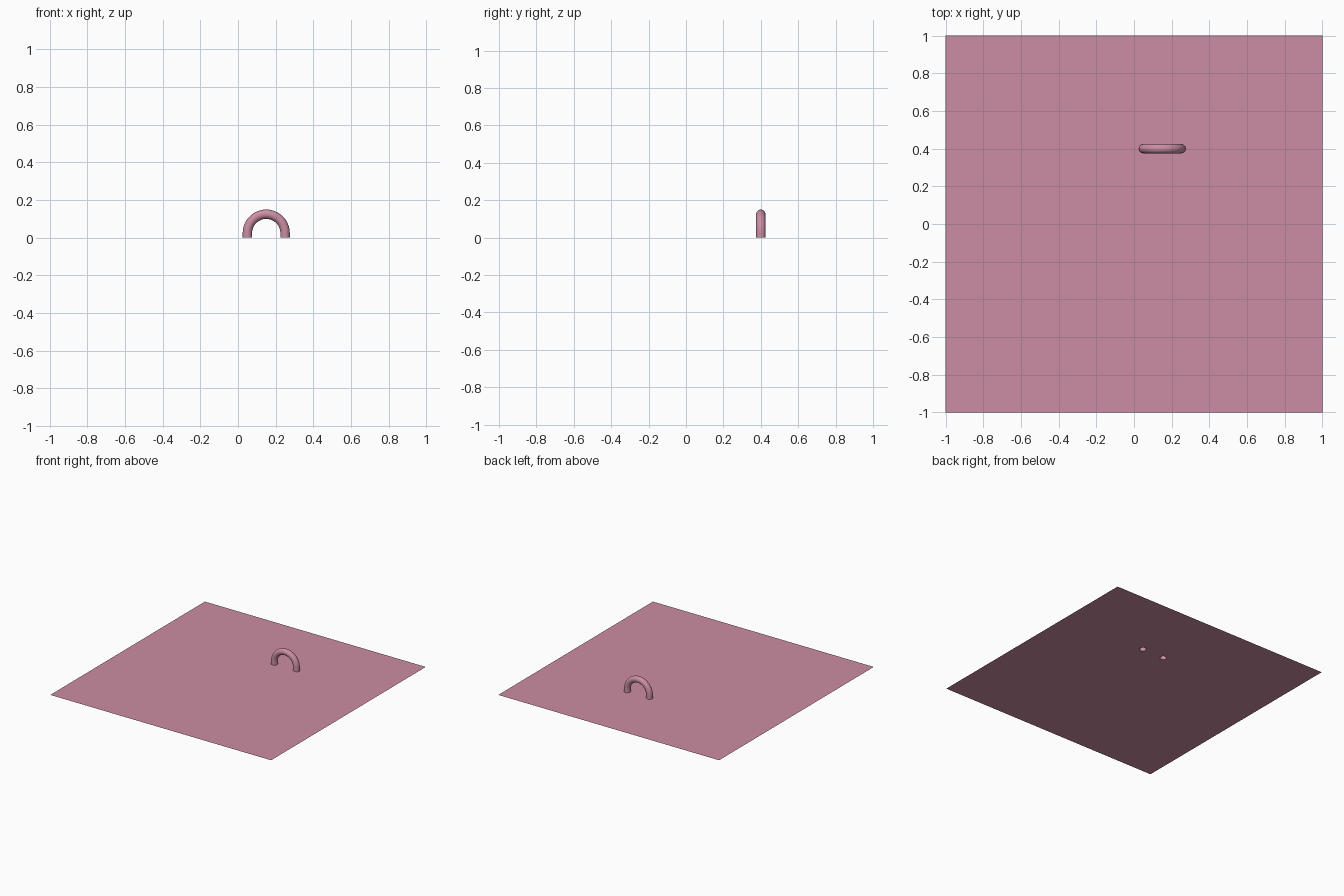
import bpy, bmesh, math

if "Cube" in bpy.data.objects:
    bpy.data.objects.remove(bpy.data.objects["Cube"])

CX, CY = 0.15, 0.4          # centre of the handle
MAJOR, MINOR = 0.1, 0.025   # arch radius, tube radius
SIDES, STEPS = 24, 32

bm = bmesh.new()


def ring(angle, z0):
    """Tube cross-section on the arch at an angle, arch centre at height z0."""
    verts = []
    for i in range(SIDES):
        t = 2 * math.pi * i / SIDES
        r = MAJOR + MINOR * math.cos(t)
        verts.append(bm.verts.new((CX + r * math.cos(angle),
                                   CY + MINOR * math.sin(t),
                                   z0 + r * math.sin(angle))))
    return verts


# Hollow arched handle: short upright feet joined by a half circle
rings = [ring(0, 0)]
rings += [ring(math.pi * i / STEPS, MINOR) for i in range(STEPS + 1)]
rings.append(ring(math.pi, 0))

# Square sheet outline and the two foot openings, filled as one flat surface
corners = [bm.verts.new((x, y, 0)) for x, y in ((-1, -1), (1, -1), (1, 1), (-1, 1))]
edges = []
for loop in (corners, rings[0], rings[-1]):
    edges += [bm.edges.new((loop[i - 1], loop[i])) for i in range(len(loop))]
bmesh.ops.triangle_fill(bm, use_beauty=True, edges=edges, normal=(0, 0, 1))

# Tube walls
for a, b in zip(rings, rings[1:]):
    for i in range(SIDES):
        bm.faces.new((a[i - 1], a[i], b[i], b[i - 1]))

# Consistent normals, sheet facing up
bmesh.ops.recalc_face_normals(bm, faces=bm.faces[:])
if corners[0].link_faces[0].normal.z < 0:
    bmesh.ops.reverse_faces(bm, faces=bm.faces[:])

mesh = bpy.data.meshes.new("sheet_with_handle")
bm.to_mesh(mesh)
bm.free()
obj = bpy.data.objects.new("sheet_with_handle", mesh)
bpy.context.collection.objects.link(obj)

mat = bpy.data.materials.new("pink")
mat.diffuse_color = (0.60, 0.27, 0.37, 1)
mat.use_nodes = True
mat.node_tree.nodes["Principled BSDF"].inputs["Base Color"].default_value = mat.diffuse_color
mesh.materials.append(mat)

bpy.context.view_layer.objects.active = obj
obj.select_set(True)
bpy.ops.object.shade_smooth_by_angle(angle=math.radians(30))
